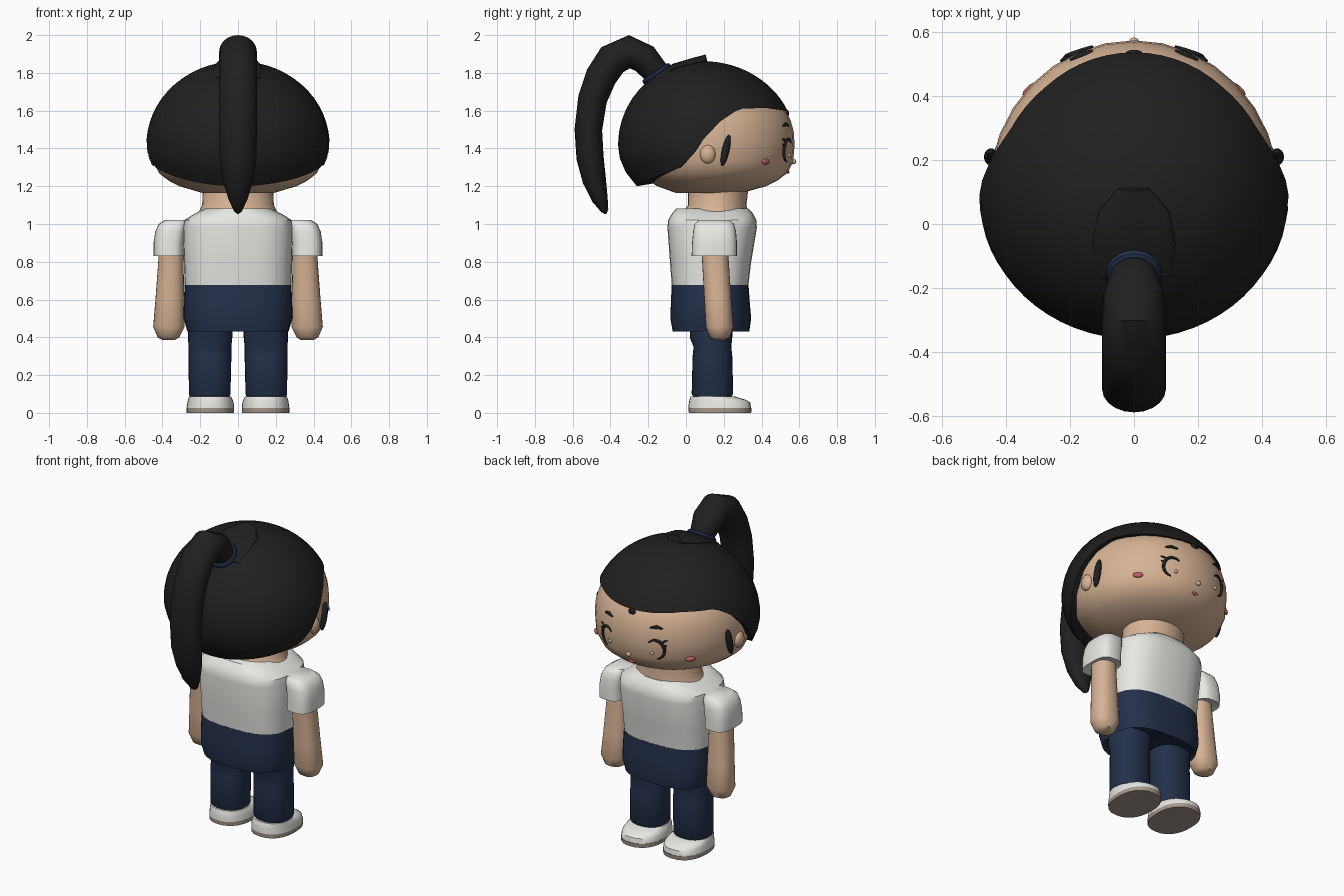
import bpy, bmesh
from math import sin, cos, pi, sqrt, copysign
from mathutils import Vector

if "Cube" in bpy.data.objects:
    bpy.data.objects.remove(bpy.data.objects["Cube"])


def material(name, r, g, b):
    m = bpy.data.materials.new(name)
    m.use_nodes = True
    m.diffuse_color = (r, g, b, 1)
    node = m.node_tree.nodes["Principled BSDF"]
    node.inputs["Base Color"].default_value = (r, g, b, 1)
    node.inputs["Roughness"].default_value = 0.8
    return m


HAIR = material("black hair", 0.014, 0.014, 0.014)
SKIN = material("warm skin", 0.68, 0.45, 0.30)
NAVY = material("navy cloth", 0.017, 0.03, 0.07)
WHITE = material("white cloth", 0.80, 0.80, 0.77)
SOLE = material("taupe sole", 0.38, 0.31, 0.26)
PINK = material("pink blush", 0.55, 0.11, 0.14)


def loft(name, rings, mat, caps=(True, True)):
    """Skin a list of rings with quads, optionally closing both ends."""
    bm = bmesh.new()
    loops = [[bm.verts.new(p) for p in ring] for ring in rings]
    n = len(loops[0])
    for a, b in zip(loops, loops[1:]):
        for i in range(n):
            j = (i + 1) % n
            bm.faces.new((a[i], a[j], b[j], b[i]))
    if caps[0]:
        bm.faces.new(loops[0][::-1])
    if caps[1]:
        bm.faces.new(loops[-1])
    bmesh.ops.remove_doubles(bm, verts=bm.verts, dist=0.0005)
    bmesh.ops.recalc_face_normals(bm, faces=bm.faces)
    mesh = bpy.data.meshes.new(name)
    bm.to_mesh(mesh)
    bm.free()
    mesh.materials.append(mat)
    ob = bpy.data.objects.new(name, mesh)
    bpy.context.collection.objects.link(ob)
    return ob


def box_ring(z, x0, x1, y0, y1, power=2, n=28):
    """Superellipse ring filling the given extents."""
    def sp(v):
        return copysign(abs(v) ** (2 / power), v)
    pts = []
    for i in range(n):
        a = 2 * pi * i / n
        pts.append(((x0 + x1) / 2 + (x1 - x0) / 2 * sp(cos(a)),
                    (y0 + y1) / 2 + (y1 - y0) / 2 * sp(sin(a)), z))
    return pts


def stack(name, rows, mat, power=2, side=1):
    return loft(name, [box_ring(z, side * a, side * b, c, d, power)
                       for z, a, b, c, d in rows], mat)


def sweep(name, path, mat, n=20):
    """Sweep an ellipse along a (y, z, half_width, half_thickness) path."""
    pts = [Vector((0, p[0], p[1])) for p in path]
    rings = []
    for i, (y, z, w, t) in enumerate(path):
        d = (pts[min(i + 1, len(pts) - 1)] - pts[max(i - 1, 0)]).normalized()
        nrm = Vector((0, -d.z, d.y))
        rings.append([pts[i] + Vector((w * cos(2 * pi * k / n), 0, 0))
                      + nrm * t * sin(2 * pi * k / n) for k in range(n)])
    return loft(name, rings, mat)


def blob(name, loc, scale, mat, rot=(0, 0, 0)):
    bpy.ops.mesh.primitive_uv_sphere_add(segments=14, ring_count=8, location=loc, rotation=rot)
    ob = bpy.context.object
    ob.name, ob.scale = name, scale
    ob.data.materials.append(mat)
    return ob


def lerp(table, v):
    for (a, fa), (b, fb) in zip(table, table[1:]):
        if v <= b:
            return fa + (fb - fa) * max(0, (v - a) / (b - a))
    return table[-1][1]


# Head
HEAD = [(1.165, .42), (1.2, .68), (1.23, .81), (1.27, .92), (1.33, .985), (1.42, 1),
        (1.49, .99), (1.55, .955), (1.61, .89), (1.7, .68), (1.78, .35), (1.8, 0)]


def head_ring(z, f):
    return [(.455 * f * cos(a), .1 + (.475 if sin(a) > 0 else .37) * f * sin(a), z)
            for a in (2 * pi * i / 32 for i in range(32))]


loft("head", [head_ring(z, f) for z, f in HEAD], SKIN, (True, False))


def face(x, z, out=0.0):
    """Point on the face surface."""
    f = lerp(HEAD, z)
    return Vector((x, .1 + out + .475 * f * sqrt(max(0, 1 - (x / (.455 * f)) ** 2)), z))


stack("neck", [(1.06, -.21, .21, -.02, .33), (1.1, -.19, .19, .01, .32),
               (1.19, -.185, .185, .01, .33)], SKIN)

# Hair cap whose lower edge rises from the nape to the fringe
EDGE = [(-1, 1.2), (-.73, 1.235), (-.28, 1.3), (-.09, 1.385), (.02, 1.46),
        (.21, 1.55), (.43, 1.61), (.78, 1.615), (1, 1.6)]


def hair_point(a, t, shrink=1.0):
    low = lerp(EDGE, sin(a))
    z = low + (1.862 - low) * t
    h = .442 if z > 1.42 else .35
    f = sqrt(max(0, 1 - ((z - 1.42) / h) ** 2)) * shrink
    return (.485 * f * cos(a), .09 + (.49 if sin(a) > 0 else .45) * f * sin(a), z)


angles = [2 * pi * i / 64 for i in range(64)]
rings = [[hair_point(a, .02, .75) for a in angles]]
rings += [[hair_point(a, sin(k / 14 * pi / 2)) for a in angles] for k in range(15)]
loft("hair_cap", rings, HAIR, (False, False))
sweep("hair_crown_tuft", [(-.16, 1.77, .12, .02), (-.06, 1.825, .13, .025),
                          (.04, 1.855, .11, .025), (.11, 1.872, .05, .026)], HAIR)
blob("fringe_tip", face(0, 1.585), (.025, .01, .02), HAIR)

# Ponytail and its tie
sweep("ponytail", [(-.12, 1.74, .06, .06), (-.165, 1.81, .075, .07), (-.22, 1.875, .095, .08),
                   (-.3, 1.912, .1, .088), (-.39, 1.87, .1, .088), (-.45, 1.78, .1, .083),
                   (-.495, 1.66, .1, .077), (-.517, 1.5, .1, .073), (-.508, 1.35, .097, .072),
                   (-.485, 1.23, .08, .062), (-.455, 1.13, .05, .042), (-.43, 1.07, .022, .02),
                   (-.425, 1.053, .004, .004)], HAIR)
bpy.ops.mesh.primitive_torus_add(major_radius=.072, minor_radius=.016, major_segments=24,
                                 minor_segments=8, location=(0, -.155, 1.795), rotation=(.6, 0, 0))
tie = bpy.context.object
tie.name = "hair_tie"
tie.data.materials.append(NAVY)


def stroke(name, pts, radius, mat):
    """Thin tapered line following the face."""
    cu = bpy.data.curves.new(name, "CURVE")
    cu.dimensions = "3D"
    cu.bevel_depth, cu.bevel_resolution, cu.use_fill_caps = radius, 1, True
    sp = cu.splines.new("POLY")
    sp.points.add(len(pts) - 1)
    for i, (q, p) in enumerate(zip(sp.points, pts)):
        q.co = (*p, 1)
        q.radius = .35 + .65 * sin(pi * i / (len(pts) - 1))
    cu.materials.append(mat)
    ob = bpy.data.objects.new(name, cu)
    bpy.context.collection.objects.link(ob)


# Face
blob("nose", face(0, 1.33, .002), (.016, .014, .014), SKIN)
blob("mouth", face(0, 1.275), (.022, .008, .009), PINK)

for s, tag in ((1, "left"), (-1, "right")):
    arc = [(pi * (.75 - 1.2 * k / 12)) for k in range(13)]
    stroke(tag + "_eye_line", [face(s * (.165 + .05 * cos(a)), 1.39 + .06 * sin(a), .002)
                               for a in arc], .010, HAIR)
    for z in (1.41, 1.44):
        stroke(tag + "_lash", [face(s * (.2 + .015 * k), z + .006 * k, .002)
                               for k in range(3)], .006, HAIR)
    blob(tag + "_eye_highlight", face(s * .145, 1.365), (.012, .008, .012), SKIN)
    stroke(tag + "_eyebrow", [face(s * x, z, .002) for x, z in
                              ((.13, 1.52), (.165, 1.528), (.2, 1.52))], .011, HAIR)
    blob(tag + "_cheek", face(s * .325, 1.33), (.03, .012, .016), PINK, (0, 0, -s * .7))
    blob(tag + "_ear", (s * .445, .115, 1.37), (.03, .042, .05), SKIN)
    blob(tag + "_side_lock", (s * .448, .21, 1.39), (.022, .02, .085), HAIR, (-.22, 0, 0))

    # Arms and sleeves
    stack(tag + "_arm", [(.385, .335, .40, .15, .2), (.4, .31, .425, .125, .23),
                         (.455, .283, .449, .105, .25), (.6, .285, .437, .097, .24),
                         (.9, .29, .415, .08, .22)], SKIN, 2.3, s)
    stack(tag + "_sleeve", [(.84, .31, .42, .06, .24), (.83, .285, .447, .03, .27),
                            (.9, .285, .447, .032, .27), (.96, .275, .438, .038, .265),
                            (1.0, .27, .42, .045, .255), (1.022, .27, .385, .07, .23)],
          WHITE, 3, s)

    # Legs and shoes
    stack(tag + "_leg", [(.085, .045, .255, .04, .24), (.1, .04, .26, .03, .25),
                         (.3, .035, .262, .035, .245), (.35, .035, .262, .04, .24),
                         (.4, .03, .265, .02, .245), (.47, .03, .265, .02, .25)], NAVY, 2.3, s)
    stack(tag + "_sole", [(0, .02, .272, .015, .345), (.025, .02, .272, .013, .348)],
          SOLE, 2.3, s)
    stack(tag + "_shoe", [(.025, .02, .272, .013, .345), (.055, .023, .268, .015, .34),
                          (.07, .028, .265, .018, .315), (.088, .038, .258, .025, .255)],
          WHITE, 2.3, s)

# Torso: white shirt above a navy hem
stack("shirt", [(.675, -.282, .282, -.075, .33), (.8, -.287, .287, -.085, .345),
                (.98, -.292, .292, -.098, .375), (1.02, -.285, .285, -.095, .372),
                (1.055, -.23, .23, -.075, .355), (1.083, -.17, .17, -.05, .33)], WHITE, 2.8)
stack("skirt", [(.45, -.25, .25, -.05, .31), (.43, -.268, .268, -.07, .335),
                (.5, -.288, .288, -.083, .345), (.58, -.287, .287, -.08, .338),
                (.677, -.283, .283, -.076, .331)], NAVY, 2.8)

# Shading
bpy.ops.object.select_all(action="DESELECT")
for ob in bpy.context.scene.objects:
    if ob.type == "MESH":
        ob.select_set(True)
        bpy.context.view_layer.objects.active = ob
bpy.ops.object.shade_smooth_by_angle(angle=.75)
